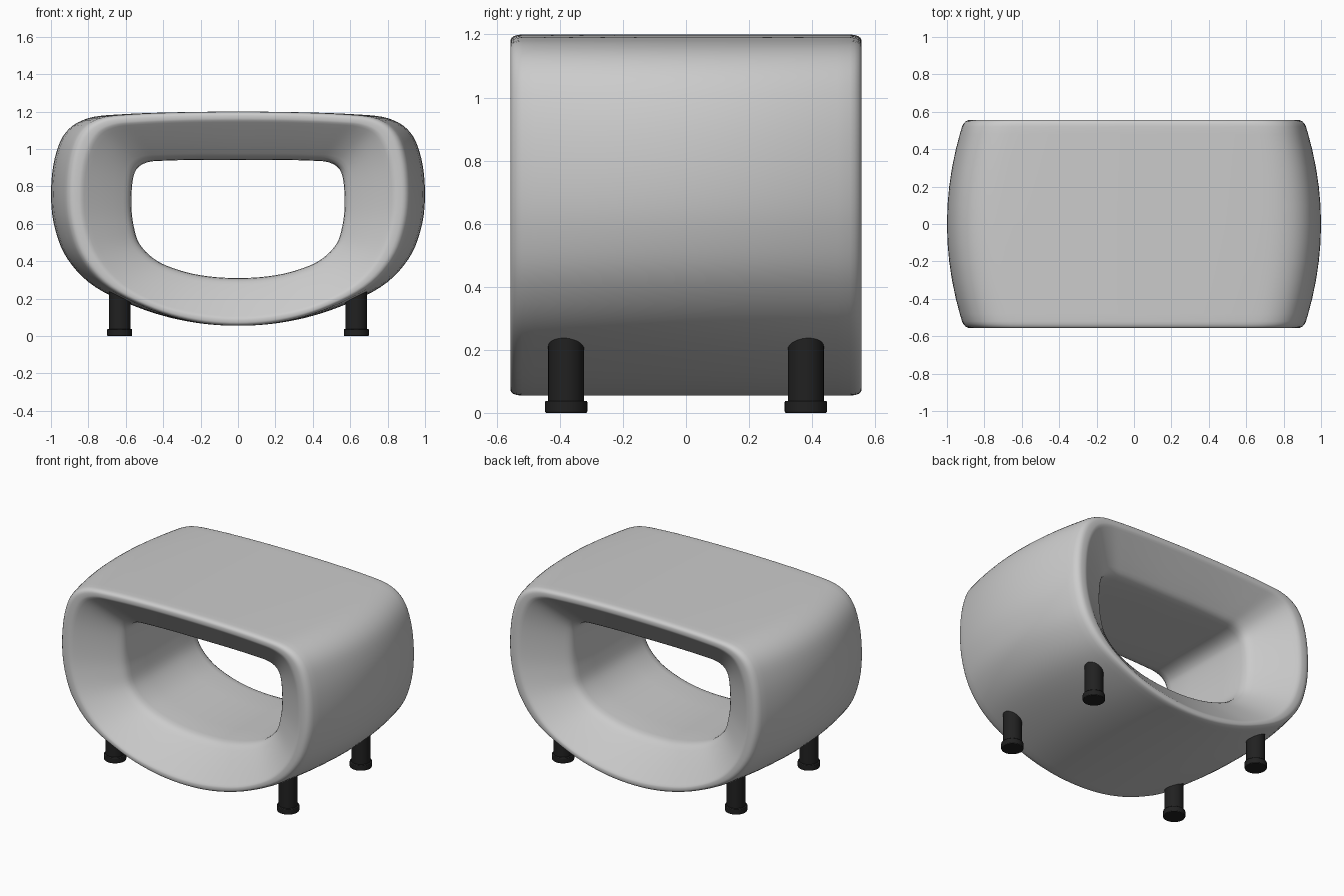
import bpy, bmesh
from mathutils import Vector

if "Cube" in bpy.data.objects:
    bpy.data.objects.remove(bpy.data.objects["Cube"])

# Half profiles (x, z) from top centre to bottom centre
OUTER = [(0, 1.2), (.3, 1.197), (.6, 1.187), (.8, 1.165), (.92, 1.09), (.98, .95), (1, .76),
         (.98, .58), (.91, .41), (.76, .26), (.5, .14), (.25, .075), (0, .055)]
RIM = [(0, 1.15), (.28, 1.147), (.52, 1.137), (.66, 1.122), (.75, 1.07), (.81, .94), (.83, .76),
       (.815, .59), (.75, .42), (.62, .275), (.42, .17), (.21, .118), (0, .1)]
THROAT = [(0, .942), (.2, .942), (.38, .938), (.48, .93), (.54, .895), (.563, .83), (.57, .71),
          (.56, .6), (.525, .49), (.43, .4), (.29, .345), (.15, .318), (0, .31)]
# Wall section: (depth y, blend) with blend 0 = outer, 1 = rim, 2 = throat
WALL = [(0, 0), (.1, 0), (.2, 0), (.3, 0), (.4, 0), (.48, 0), (.52, 0), (.535, .03), (.547, .11),
        (.554, .23), (.557, .4), (.557, .75), (.554, .92), (.546, 1.03), (.53, 1.12), (.49, 1.35),
        (.44, 1.62), (.4, 1.83), (.385, 1.9), (.37, 1.95), (.35, 1.985), (.32, 2), (.16, 2), (0, 2)]
STEPS = 5


def closed_profile(half):
    """Mirror a half profile and smooth it with a Catmull-Rom spline."""
    pts = [Vector(p) for p in half] + [Vector((-x, z)) for x, z in half[-2:0:-1]]
    n, out = len(pts), []
    for i in range(n):
        a, b, c, d = (pts[(i + k) % n] for k in (-1, 0, 1, 2))
        for j in range(STEPS):
            t = j / STEPS
            out.append(.5 * (2 * b + (c - a) * t + (2 * a - 5 * b + 4 * c - d) * t * t
                             + (3 * b - a - 3 * c + d) * t ** 3))
    return out


# Shell: a closed wall section swept around the ring, sides bulging in plan
outer, rim, throat = map(closed_profile, (OUTER, RIM, THROAT))
section = WALL + [(-y, s) for y, s in WALL[-2:0:-1]]
bm = bmesh.new()
rows = []
for y, s in section:
    bulge = 1 - .09 * (y / .55) ** 2
    row = []
    for o, r, t in zip(outer, rim, throat):
        o = Vector((o.x * bulge, o.y))
        p = o.lerp(r, s) if s <= 1 else r.lerp(t, s - 1)
        row.append(bm.verts.new((p.x, y, p.y)))
    rows.append(row)
for i, row in enumerate(rows):
    nxt = rows[(i + 1) % len(rows)]
    for j in range(len(row)):
        k = (j + 1) % len(row)
        bm.faces.new((row[j], row[k], nxt[k], nxt[j])).smooth = True
bmesh.ops.recalc_face_normals(bm, faces=bm.faces)
mesh = bpy.data.meshes.new("shell")
bm.to_mesh(mesh)
bm.free()
shell = bpy.data.objects.new("shell", mesh)
bpy.context.collection.objects.link(shell)

black = bpy.data.materials.new("black")
black.diffuse_color = (.015, .015, .015, 1)
black.use_nodes = True
black.node_tree.nodes["Principled BSDF"].inputs["Base Color"].default_value = black.diffuse_color


def cylinder(name, x, y, z0, z1, radius, bevel):
    bpy.ops.mesh.primitive_cylinder_add(vertices=32, radius=radius, depth=z1 - z0,
                                        location=(x, y, (z0 + z1) / 2))
    ob = bpy.context.object
    ob.name = name
    ob.data.materials.append(black)
    bpy.ops.object.shade_smooth_by_angle()
    if bevel:
        mod = ob.modifiers.new("bevel", 'BEVEL')
        mod.width, mod.segments = bevel, 2


# Four legs, each with a wider foot pad
for sx, side in ((-1, "left"), (1, "right")):
    for sy, end in ((-1, "front"), (1, "back")):
        cylinder(f"{end}_{side}_leg", sx * .633, sy * .38, .03, .26, .057, 0)
        cylinder(f"{end}_{side}_foot", sx * .633, sy * .38, 0, .038, .067, .004)
